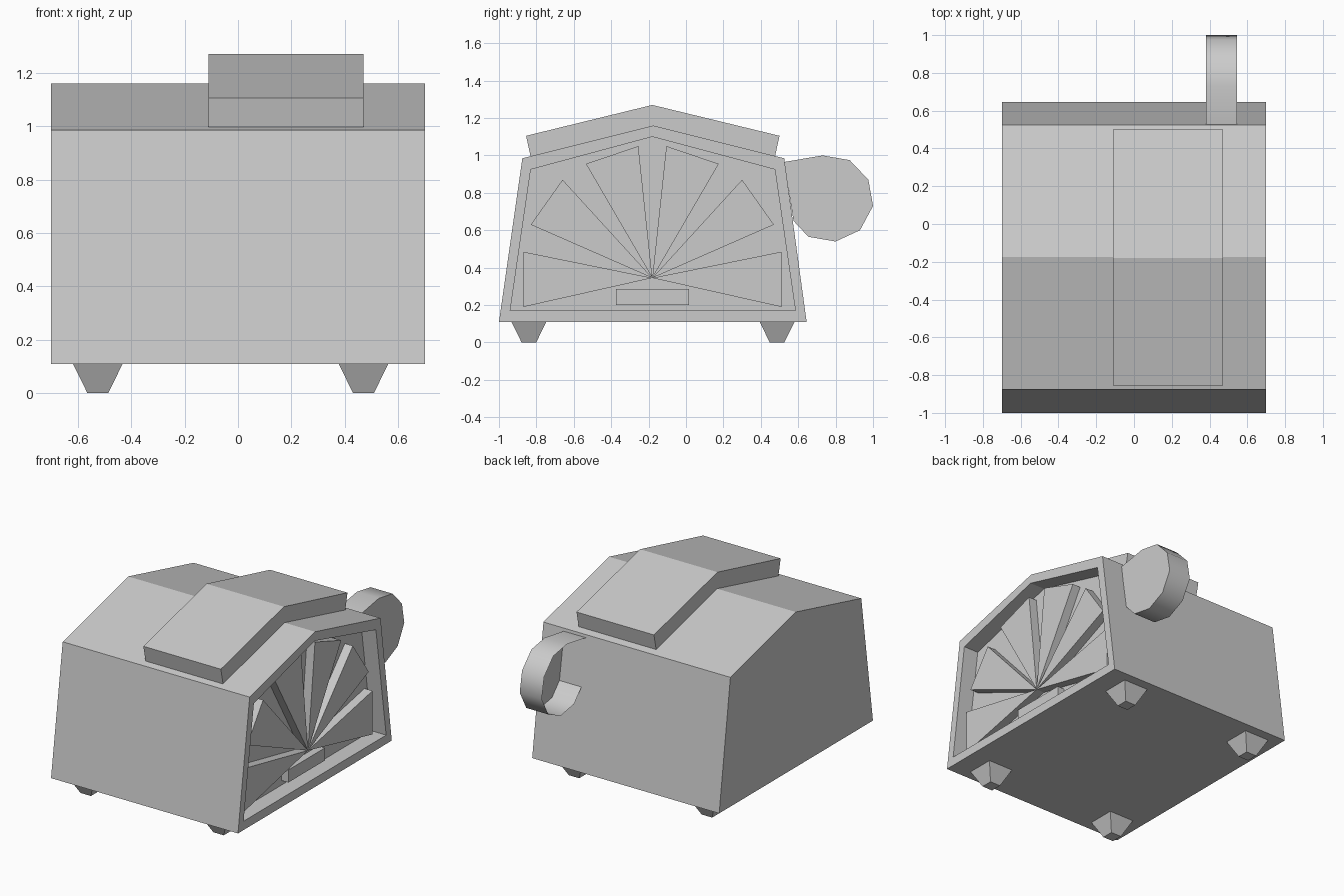
import bpy, bmesh, math

if "Cube" in bpy.data.objects:
    bpy.data.objects.remove(bpy.data.objects["Cube"])

MID = -0.18  # symmetry line of the gable in y


def loft(name, loops, cap_start=True, cap_end=True):
    """Skin a list of equal-length point loops into one object."""
    bm = bmesh.new()
    rings = [[bm.verts.new(p) for p in loop] for loop in loops]
    n = len(rings[0])
    for a, b in zip(rings, rings[1:]):
        for i in range(n):
            j = (i + 1) % n
            bm.faces.new((a[i], a[j], b[j], b[i]))
    if cap_start:
        bm.faces.new(rings[0][::-1])
    if cap_end:
        bm.faces.new(rings[-1])
    bmesh.ops.recalc_face_normals(bm, faces=bm.faces)
    me = bpy.data.meshes.new(name)
    bm.to_mesh(me)
    bm.free()
    ob = bpy.data.objects.new(name, me)
    bpy.context.collection.objects.link(ob)
    return ob


def at_x(profile, x):
    return [(x, y, z) for y, z in profile]


def prism(name, profile, x0, x1):
    return loft(name, [at_x(profile, x0), at_x(profile, x1)])


def rect(cx, cy, z, h):
    return [(cx + sx * h, cy + sy * h, z)
            for sx, sy in ((-1, -1), (1, -1), (1, 1), (-1, 1))]


# Gabled body with a recessed right end
outer = [(-1, 0.11), (0.645, 0.11), (0.525, 0.985), (-0.175, 1.16), (-0.875, 0.985)]
inner = [(-0.94, 0.17), (0.585, 0.17), (0.475, 0.925), (MID, 1.10), (-0.83, 0.925)]
FLOOR, FRONT = 0.59, 0.64
loft("body", [at_x(outer, -0.7), at_x(outer, 0.7), at_x(inner, 0.7), at_x(inner, FLOOR)])

# Fan of raised wedges inside the recess, mirrored about the gable line
hub = (MID, 0.345)
wedges = [((0.51, 0.19), (0.51, 0.485)),
          ((0.47, 0.63), (0.30, 0.87)),
          ((0.175, 0.955), (-0.105, 1.05))]
for i, pair in enumerate(wedges):
    prism(f"fan_wedge_back_{i}", [hub, *pair], FLOOR - 0.01, FRONT + 0.01)
    prism(f"fan_wedge_front_{i}", [hub] + [(2 * MID - y, z) for y, z in pair],
          FLOOR - 0.01, FRONT + 0.01)

# Small block under the fan
prism("lower_block", [(-0.375, 0.2), (0.015, 0.2), (0.015, 0.285), (-0.375, 0.285)],
      FLOOR - 0.01, FRONT)

# Raised roof cover
prism("roof_cover", [(-0.83, 0.99), (MID, 1.15), (0.475, 0.99),
                     (0.5, 1.105), (MID, 1.27), (-0.855, 1.105)], -0.11, 0.47)

# Thin rounded cup on the back: open to the left and towards the body
cup = [(0.525, 0.965), (0.73, 1.0), (0.875, 0.975), (0.975, 0.87), (1.0, 0.73),
       (0.93, 0.60), (0.80, 0.54), (0.655, 0.565), (0.575, 0.65)]
bm = bmesh.new()
near = [bm.verts.new(p) for p in at_x(cup, 0.38)]
far = [bm.verts.new(p) for p in at_x(cup, 0.545)]
for i in range(len(cup) - 1):
    bm.faces.new((near[i], far[i], far[i + 1], near[i + 1])).smooth = True
cap = bm.faces.new(far)
bmesh.ops.recalc_face_normals(bm, faces=bm.faces)
cap.normal_update()
if cap.normal.x < 0:
    bmesh.ops.reverse_faces(bm, faces=bm.faces)
for e in cap.edges:
    e.smooth = False
mesh = bpy.data.meshes.new("back_cup")
bm.to_mesh(mesh)
bm.free()
bpy.context.collection.objects.link(bpy.data.objects.new("back_cup", mesh))

# Four tapered feet
for x, xn in ((-0.525, "left"), (0.47, "right")):
    for y, yn in ((-0.84, "front"), (0.487, "back")):
        loft(f"foot_{yn}_{xn}", [rect(x, y, 0, 0.039), rect(x, y, 0.11, 0.093)])
